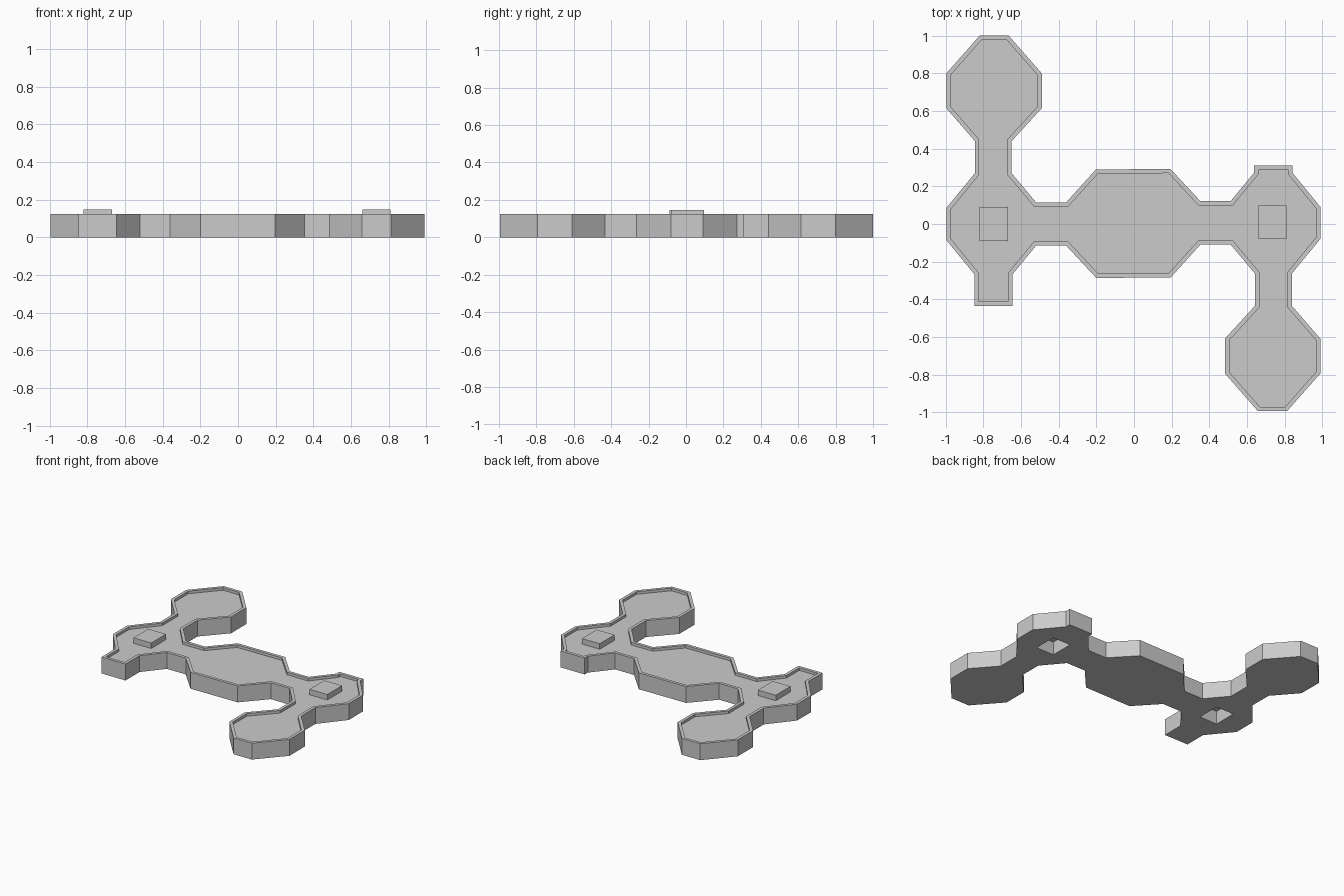
import bpy
import bmesh
from mathutils import Vector

HEIGHT, FLOOR, RIM = 0.125, 0.105, 0.023
SHIFT = Vector((-0.007, 0.006))   # offset of the half turned by 180 degrees

cube = bpy.data.objects.get("Cube")
if cube:
    bpy.data.objects.remove(cube)

grey = bpy.data.materials.new("stone grey")
grey.use_nodes = True
grey.diffuse_color = (0.6, 0.6, 0.6, 1)
grey.node_tree.nodes["Principled BSDF"].inputs["Base Color"].default_value = (0.6, 0.6, 0.6, 1)


def add_object(name, bm):
    bmesh.ops.recalc_face_normals(bm, faces=bm.faces)
    mesh = bpy.data.meshes.new(name)
    bm.to_mesh(mesh)
    bm.free()
    mesh.materials.append(grey)
    obj = bpy.data.objects.new(name, mesh)
    bpy.context.collection.objects.link(obj)
    return obj


def add_box(name, x, y, z0, z1, width=0.15, depth=0.178):
    bm = bmesh.new()
    bmesh.ops.create_cube(bm, size=1)
    for v in bm.verts:
        v.co = (x + v.co.x * width, y + v.co.y * depth,
                (z0 + z1) / 2 + v.co.z * (z1 - z0))
    return add_object(name, bm)


def half_outline(stub_end):
    """Left half of the plan: hall side, passage, room, short stub, far room."""
    hall_and_stub = [(-0.2, -0.287), (-0.36, -0.115), (-0.52, -0.115),
                     (-0.645, -0.267), (-0.645, stub_end),
                     (-0.848, stub_end), (-0.848, -0.267)]
    outer_side = [(-0.997, -0.085), (-0.997, 0.085), (-0.845, 0.27),
                  (-0.845, 0.44), (-0.997, 0.615), (-0.997, 0.8), (-0.82, 1)]
    inner_side = [(-0.665, 1), (-0.49, 0.8), (-0.49, 0.615), (-0.65, 0.44),
                  (-0.65, 0.27), (-0.52, 0.115), (-0.36, 0.115), (-0.203, 0.289)]
    return [Vector(p) for p in hall_and_stub + outer_side + inner_side]


# Slab with a raised rim around a sunken floor
outline = half_outline(-0.435) + [SHIFT - p for p in half_outline(-0.304)]
bm = bmesh.new()
base = bm.faces.new([bm.verts.new((p.x, p.y, 0)) for p in outline])
raised = bmesh.ops.extrude_face_region(bm, geom=[base], use_keep_orig=True)["geom"]
for v in raised:
    if isinstance(v, bmesh.types.BMVert):
        v.co.z = HEIGHT
bmesh.ops.recalc_face_normals(bm, faces=bm.faces)
top = next(f for f in bm.faces if f.calc_center_median().z > HEIGHT - 0.01)
bmesh.ops.inset_region(bm, faces=[top], thickness=RIM, use_even_offset=True)
sunken = bmesh.ops.extrude_discrete_faces(bm, faces=[top])["faces"][0]
for v in sunken.verts:
    v.co.z = FLOOR
slab = add_object("floor_slab", bm)

# Raised pads, each with a square socket cut into the underside
for side, x, y in (("right", -0.745, 0), ("left", 0.735, 0.008)):
    cutter = add_box("socket_cutter", x, y, -0.1, FLOOR - 0.005)
    cutter.hide_render = True
    cut = slab.modifiers.new("socket", "BOOLEAN")
    cut.operation = "DIFFERENCE"
    cut.solver = "EXACT"
    cut.object = cutter
    bpy.context.view_layer.objects.active = slab
    bpy.ops.object.modifier_apply(modifier=cut.name)
    bpy.data.objects.remove(cutter)
    add_box(side + "_pad", x, y, FLOOR - 0.002, 0.147)
